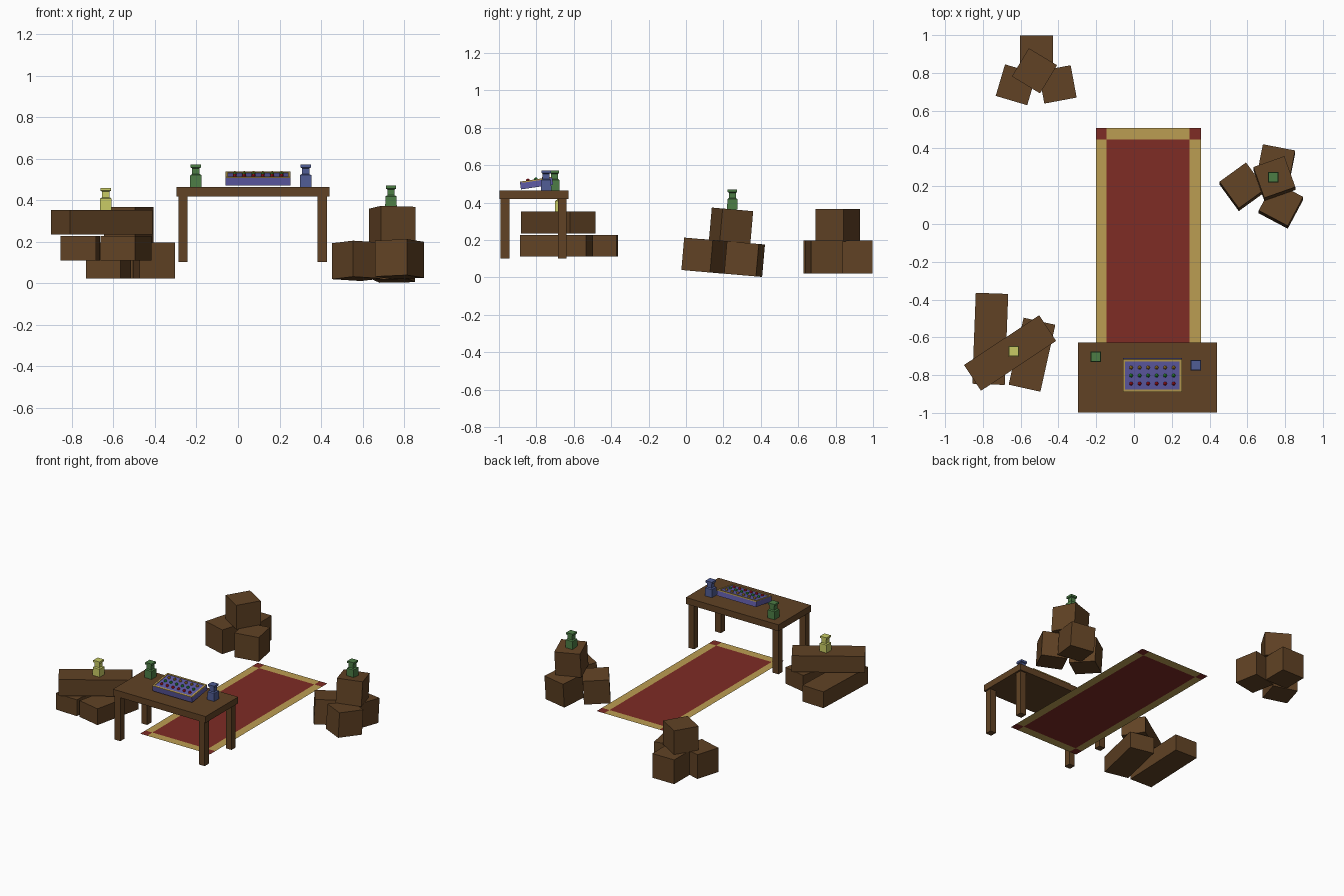
import bpy, bmesh
from math import radians
from mathutils import Matrix, Vector

cube = bpy.data.objects.get("Cube")
if cube:
    bpy.data.objects.remove(cube, do_unlink=True)


def material(name, rgb):
    m = bpy.data.materials.new(name)
    m.use_nodes = True
    m.diffuse_color = (*rgb, 1)
    m.node_tree.nodes["Principled BSDF"].inputs["Base Color"].default_value = (*rgb, 1)
    return m


wood = material("brown wood", (0.119, 0.055, 0.018))
red = material("rug red", (0.21, 0.025, 0.018))
gold = material("pale gold", (0.5, 0.34, 0.085))
green = material("jar green", (0.073, 0.205, 0.06))
blue = material("jar blue", (0.08, 0.11, 0.3))
yellow = material("jar yellow", (0.58, 0.6, 0.13))
violet = material("tray blue", (0.115, 0.105, 0.38))
gem_red = material("gem red", (0.6, 0.01, 0.02))
gem_green = material("gem green", (0.03, 0.37, 0.04))
gem_gold = material("gem gold", (0.5, 0.27, 0.03))


def finish(name, bm, mats, matrix=Matrix()):
    mesh = bpy.data.meshes.new(name)
    bm.to_mesh(mesh)
    bm.free()
    for m in mats:
        mesh.materials.append(m)
    ob = bpy.data.objects.new(name, mesh)
    ob.matrix_world = matrix
    bpy.context.collection.objects.link(ob)
    return ob


def box(name, center, size, mat, yaw=0, tilt=0, parent=Matrix()):
    bm = bmesh.new()
    bmesh.ops.create_cube(bm, size=1, matrix=Matrix.Diagonal((*size, 1)))
    turn = Matrix.Rotation(radians(tilt), 4, 'X') @ Matrix.Rotation(radians(yaw), 4, 'Z')
    return finish(name, bm, [mat], parent @ Matrix.Translation(center) @ turn)


def jar(name, x, y, z, mat):
    """Square jar: wide body, narrow neck, flared lip."""
    profile = [(.028, 0), (.027, .057), (.018, .062), (.018, .09), (.025, .094), (.025, .108)]
    bm = bmesh.new()
    rings = [[bm.verts.new((sx * r, sy * r, h)) for sx, sy in ((-1, -1), (1, -1), (1, 1), (-1, 1))]
             for r, h in profile]
    for low, high in zip(rings, rings[1:]):
        for i in range(4):
            j = (i + 1) % 4
            bm.faces.new((low[i], low[j], high[j], high[i]))
    bm.faces.new(rings[0][::-1])
    bm.faces.new(rings[-1])
    finish(name, bm, [mat], Matrix.Translation((x, y, z)))


# Table
box("table_top", (.072, -.812, .441), (.737, .37, .046), wood)
for side, x in (("right", -.265), ("left", .406)):
    for end, y in (("front", -.967), ("back", -.662)):
        box(f"table_leg_{end}_{side}", (x, y, .26), (.045, .047, .316), wood)

# Rug: a flat sheet with gold edges and red corners
bm = bmesh.new()
xs, ys = (-.2, -.145, .295, .355), (-.825, -.765, .447, .508)
grid = [[bm.verts.new((x, y, .104)) for x in xs] for y in ys]
for j in range(3):
    for i in range(3):
        f = bm.faces.new((grid[j][i], grid[j][i + 1], grid[j + 1][i + 1], grid[j + 1][i]))
        f.material_index = 0 if (i == 1) == (j == 1) else 1
finish("rug", bm, [red, gold])

# Tilted gem tray
tray = Matrix.Translation((.097, -.799, .502)) @ Matrix.Rotation(radians(8.5), 4, 'X')
W, D, H, T = .313, .174, .038, .012
box("tray", (0, 0, 0), (W, D, H), violet, parent=tray)
for s, a, b in ((-1, "front", "right"), (1, "back", "left")):
    box(f"tray_trim_{a}", (0, s * (D - T) / 2, H / 2), (W, T, .008), gold, parent=tray)
    box(f"tray_trim_{b}", (s * (W - T) / 2, 0, H / 2), (T, D - 2 * T, .008), gold, parent=tray)
for row, (label, mat) in enumerate((("red", gem_red), ("green", gem_green), ("gold", gem_gold))):
    bm = bmesh.new()
    for i in range(6):
        spot = Vector(((i - 2.5) * .045, (row - 1) * .043, H / 2 + .004))
        bmesh.ops.create_icosphere(bm, subdivisions=1, radius=.011, matrix=Matrix.Translation(spot))
    finish(f"gems_{label}", bm, [mat], tray)

# Jars
jar("jar_table_green", -.203, -.703, .464, green)
jar("jar_table_blue", .326, -.748, .464, blue)
jar("jar_crate_yellow", -.637, -.673, .352, yellow)
jar("jar_crate_green", .737, .248, .362, green)

# Long crates
box("long_crate_top", (-.656, -.683, .294), (.477, .163, .117), wood, 33.5)
box("long_crate_right", (-.761, -.608, .169), (.482, .172, .117), wood, 87.8)
box("long_crate_left", (-.54, -.692, .169), (.363, .172, .117), wood, 77.4)

# Cube crates: level stack at the back
S = .174
for label, x, y, z, yaw in (("back", -.517, .91, .109, 0), ("right", -.624, .737, .109, -16.5),
                            ("left", -.405, .739, .109, 10.6), ("top", -.527, .811, .28, -31)):
    box(f"back_stack_crate_{label}", (x, y, z), (S, S, S), wood, yaw)

# Cube crates: leaning stack at the side
for label, x, y, z, yaw in (("back", .751, .313, .098, -11), ("right", .574, .197, .108, 36),
                            ("front", .778, .1, .116, -28), ("top", .743, .241, .277, 19.5)):
    box(f"side_stack_crate_{label}", (x, y, z), (S, S, S), wood, yaw, -5)
